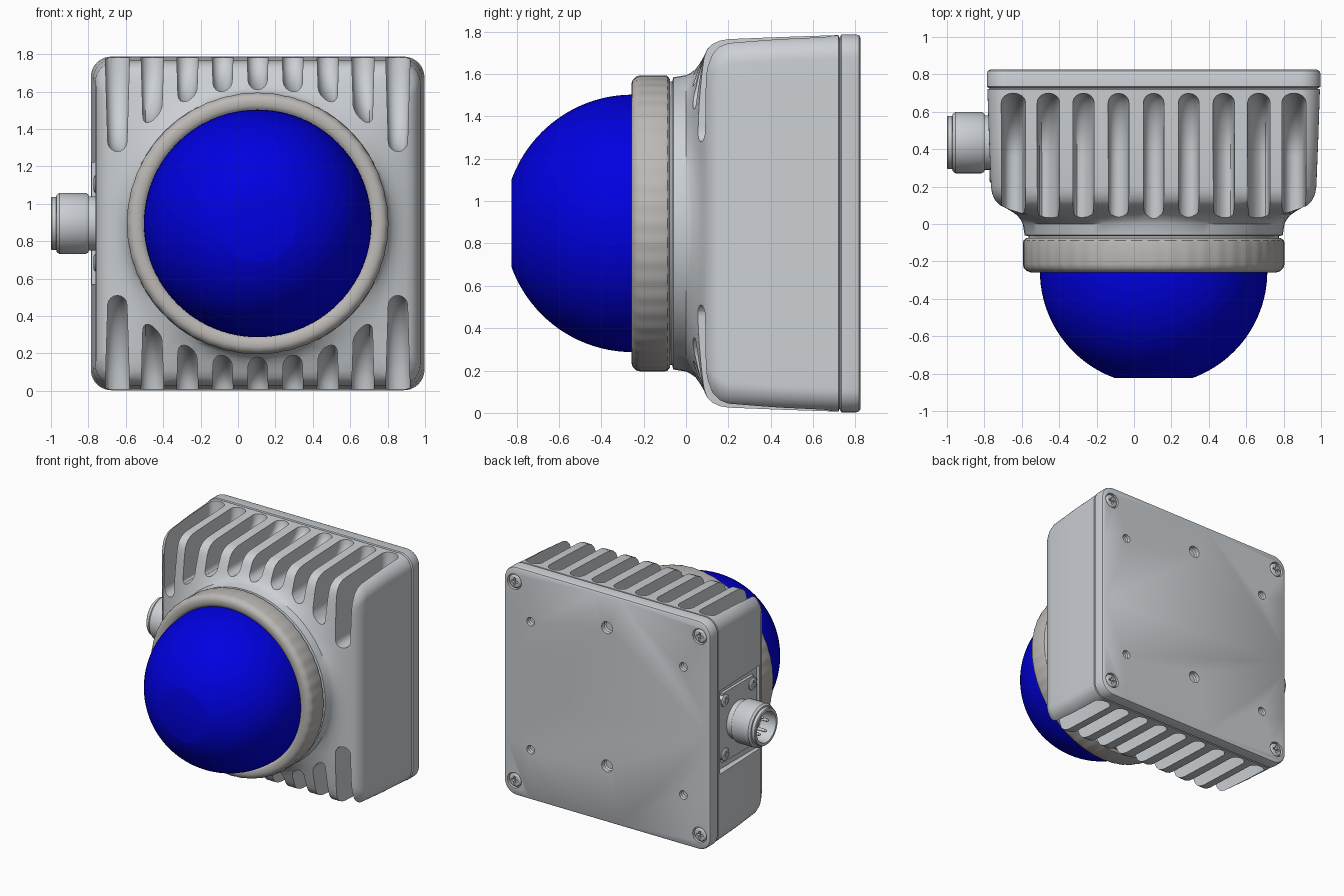
import bpy, bmesh
from math import sin, cos, pi, sqrt, radians
from mathutils import Vector

if "Cube" in bpy.data.objects:
    bpy.data.objects.remove(bpy.data.objects["Cube"])

CX, CZ = 0.105, 0.895      # housing centre in x and z


def material(name, rgb):
    m = bpy.data.materials.new(name)
    m.diffuse_color = (*rgb, 1)
    m.use_nodes = True
    m.node_tree.nodes["Principled BSDF"].inputs["Base Color"].default_value = m.diffuse_color
    return m


LIGHT = material('light_grey', (0.60, 0.63, 0.66))


def finish(name, bm, mat=LIGHT):
    bmesh.ops.recalc_face_normals(bm, faces=bm.faces)
    me = bpy.data.meshes.new(name)
    bm.to_mesh(me)
    bm.free()
    ob = bpy.data.objects.new(name, me)
    bpy.context.collection.objects.link(ob)
    me.materials.append(mat)
    return ob


def loft(bm, loops, closed=False):
    """Skin equal-length point loops; cap the ends unless closed."""
    rings = [[bm.verts.new(p) for p in lp] for lp in loops]
    n = len(rings[0])
    pairs = list(zip(rings, rings[1:]))
    if closed:
        pairs.append((rings[-1], rings[0]))
    else:
        bm.faces.new(rings[0])
        bm.faces.new(rings[-1])
    for a, b in pairs:
        for i in range(n):
            j = (i + 1) % n
            bm.faces.new((a[i], a[j], b[j], b[i]))


def turned(bm, profile, centre, axis='y', seg=64, lobes=0, closed=False):
    """Revolve (radius, height, lobe amount) points about the y or x axis."""
    loops = []
    for r, h, *amp in profile:
        amp = amp[0] if amp else 0
        lp = []
        for i in range(seg):
            t = 2 * pi * i / seg
            q = r * (1 + amp * cos(lobes * t))
            u, v = q * cos(t), q * sin(t)
            lp.append(Vector(centre) + Vector((u, h, v) if axis == 'y' else (h, u, v)))
        loops.append(lp)
    loft(bm, loops, closed)


def box(bm, lo, hi):
    (x0, y0, z0), (x1, y1, z1) = lo, hi
    loft(bm, [[(x, y0, z0), (x, y1, z0), (x, y1, z1), (x, y0, z1)] for x in (x0, x1)])


def rounded_square(y, half, corner, to_circle=0.0, radius=0.7):
    """Square section with round corners, blended towards a circle."""
    pts = []
    arc, side = 10, 14
    for k in range(4):
        base = k * pi / 2
        c = half - corner
        local = [(c + corner * cos(a), c + corner * sin(a))
                 for a in (pi / 2 * i / arc for i in range(arc + 1))]
        local += [(c - 2 * c * i / side, half) for i in range(1, side)]
        for u, v in local:
            p = Vector((u * cos(base) - v * sin(base), u * sin(base) + v * cos(base)))
            p = p.lerp(p.normalized() * radius, to_circle)
            pts.append((CX + p.x, y, CZ + p.y))
    return pts


def cut(ob, bm, name):
    tool = finish(name, bm)
    tool.hide_render = True
    mod = ob.modifiers.new(name, 'BOOLEAN')
    mod.operation, mod.solver, mod.object = 'DIFFERENCE', 'EXACT', tool
    bpy.context.view_layer.objects.active = ob
    bpy.ops.object.modifier_apply(modifier=name)
    bpy.data.objects.remove(tool)


# Housing: rounded square flowing into a round neck
bm = bmesh.new()
loft(bm, [rounded_square(*s) for s in (
    (0.735, 0.877, 0.10), (0.724, 0.877, 0.10), (0.72, 0.889, 0.11), (0.45, 0.880, 0.11),
    (0.20, 0.870, 0.12), (0.16, 0.863, 0.13), (0.125, 0.847, 0.14), (0.10, 0.822, 0.15),
    (0.085, 0.79, 0.16), (0.065, 0.78, 0.2, 0.3), (0.045, 0.77, 0.2, 0.6),
    (0.02, 0.76, 0.2, 0.85), (0.0, 0.75, 0.2, 1, 0.70), (-0.06, 0.75, 0.2, 1, 0.69),
    (-0.065, 0.75, 0.2, 1, 0.67), (-0.10, 0.75, 0.2, 1, 0.67))])
housing = finish('housing', bm)

# Cooling slots between the fins, top and mirrored bottom: (floor height, sideways tilt)
FLOORS = ((1.61, 0), (1.60, 0.12), (1.55, 0.45), (1.445, 0.7), (1.28, 0))
W, BACK, FOOT, TOP = 0.05, 0.70, 0.36, 1.79
bm = bmesh.new()
for i in range(-4, 5):
    zf, tilt = FLOORS[abs(i)]
    tilt *= (i > 0) - (i < 0)
    for flip in (1, -1):
        loops = []
        for k in range(9):
            s = -cos(pi * k / 8)
            d = W * (1 - sqrt(max(0, 1 - s * s)))      # rounds the slot bottom
            section = [(-0.1, zf + d)]
            for j in range(9):                         # floor curving up into the back wall
                a = pi / 2 * j / 8
                section.append((FOOT + (BACK - FOOT - d) * sin(a),
                                TOP - (TOP - zf - d) * cos(a)))
            section += [(BACK - d, 1.9), (-0.1, 1.9)]
            loops.append([(CX + 0.1875 * i + s * (W + 0.03 * (z - zf)), y,
                           CZ + flip * (z - CZ - (tilt * s * W if z < 1.85 else 0)
                                        * max(0, min(1, (TOP - z) / (TOP - zf)))))
                          for y, z in section])
        loft(bm, loops)
cut(housing, bm, 'slot_cutter')

# Pocket for the connector in the left wall
bm = bmesh.new()
box(bm, (-0.9, 0.18, 0.57), (-0.735, 0.70, 1.22))
cut(housing, bm, 'pocket_cutter')

# Flat back cover
bm = bmesh.new()
loft(bm, [rounded_square(*s) for s in (
    (0.728, 0.882, 0.10), (0.734, 0.892, 0.11), (0.805, 0.892, 0.11),
    (0.818, 0.887, 0.105), (0.825, 0.874, 0.095))])
cover = finish('back_cover', bm)

# Dimples and screw seats in the cover
bm = bmesh.new()
CORNERS = [(sx, sz) for sx in (1, -1) for sz in (1, -1)]
for sx, sz in CORNERS:
    turned(bm, [(0.025, 0.79), (0.033, 0.80), (0.036, 0.9)],
           (CX + sx * 0.66, 0, CZ + sz * 0.50), seg=20)
    turned(bm, [(0.06, 0.80), (0.06, 0.9)], (CX + sx * 0.80, 0, CZ + sz * 0.775), seg=24)
for dz in (0.63, -0.45):
    turned(bm, [(0.035, 0.785), (0.045, 0.795), (0.05, 0.9)], (CX, 0, CZ + dz), seg=24)
cut(cover, bm, 'dimple_cutter')

# Cross-head screws on the cover and on the connector flange
HEAD = [(0.052, -0.03), (0.052, 0.012), (0.042, 0.02), (0.022, 0.022, 0.5), (0.012, 0.004, 0.5)]
bm = bmesh.new()
for sx, sz in CORNERS:
    turned(bm, HEAD, (CX + sx * 0.80, 0.802, CZ + sz * 0.775), seg=32, lobes=4)
parts = [housing, cover, finish('cover_screws', bm)]
bm = bmesh.new()
SMALL = [(r * 0.9, -h * 0.8, *a) for r, h, *a in HEAD]
for sy, sz in CORNERS:
    turned(bm, SMALL, (-0.755, 0.435 + sy * 0.17, CZ + sz * 0.21), 'x', 32, 4)
parts.append(finish('flange_screws', bm))

# Connector flange, threaded socket and pins
bm = bmesh.new()
box(bm, (-0.757, 0.205, 0.625), (-0.725, 0.665, 1.165))
bmesh.ops.bevel(bm, geom=[e for e in bm.edges if abs(e.verts[0].co.x - e.verts[1].co.x) > 0.01],
                offset=0.04, segments=4, affect='EDGES')
parts.append(finish('connector_flange', bm))
bm = bmesh.new()
turned(bm, [(0.145, -0.74), (0.145, -0.80), (0.155, -0.80), (0.164, -0.815), (0.164, -0.955),
            (0.152, -0.97), (0.142, -0.972), (0.142, -0.995), (0.137, -1.0), (0.118, -1.0),
            (0.115, -0.995), (0.115, -0.87)], (0, 0.435, CZ), 'x', 48)
parts.append(finish('connector_socket', bm))
bm = bmesh.new()
for k in range(5):
    t = 2 * pi * k / 5 + pi / 2
    turned(bm, [(0.012, -0.86), (0.012, -0.965), (0.005, -0.975)],
           (0, 0.435 + 0.065 * cos(t), CZ + 0.065 * sin(t)), 'x', 12)
parts.append(finish('connector_pins', bm))

# Scalloped clamping ring
bm = bmesh.new()
G = 0.002
turned(bm, [(0.60, -0.075), (0.68, -0.075), (0.695, -0.088, G), (0.698, -0.10, G), (0.698, -0.215, G),
            (0.693, -0.235, G), (0.677, -0.252), (0.66, -0.258), (0.63, -0.258), (0.616, -0.25),
            (0.60, -0.235)], (CX, 0, CZ), seg=288, lobes=48, closed=True)
parts.append(finish('clamp_ring', bm, material('ring_grey', (0.50, 0.48, 0.46))))

# Blue dome with a flat tip
R, Y0, TIP = 0.608, -0.252, 0.572
bm = bmesh.new()
prof = [(R, -0.09)]
for i in range(25):
    h = TIP * sin(pi / 2 * i / 24)
    prof.append((sqrt(R * R - h * h), Y0 - h))
turned(bm, prof, (CX, 0, CZ), seg=96)
parts.append(finish('dome', bm, material('dome_blue', (0.0, 0.0, 0.75))))

# Smooth shading with crisp edges
for ob in parts:
    bpy.ops.object.select_all(action='DESELECT')
    ob.select_set(True)
    bpy.context.view_layer.objects.active = ob
    bpy.ops.object.shade_smooth_by_angle(angle=radians(32))
